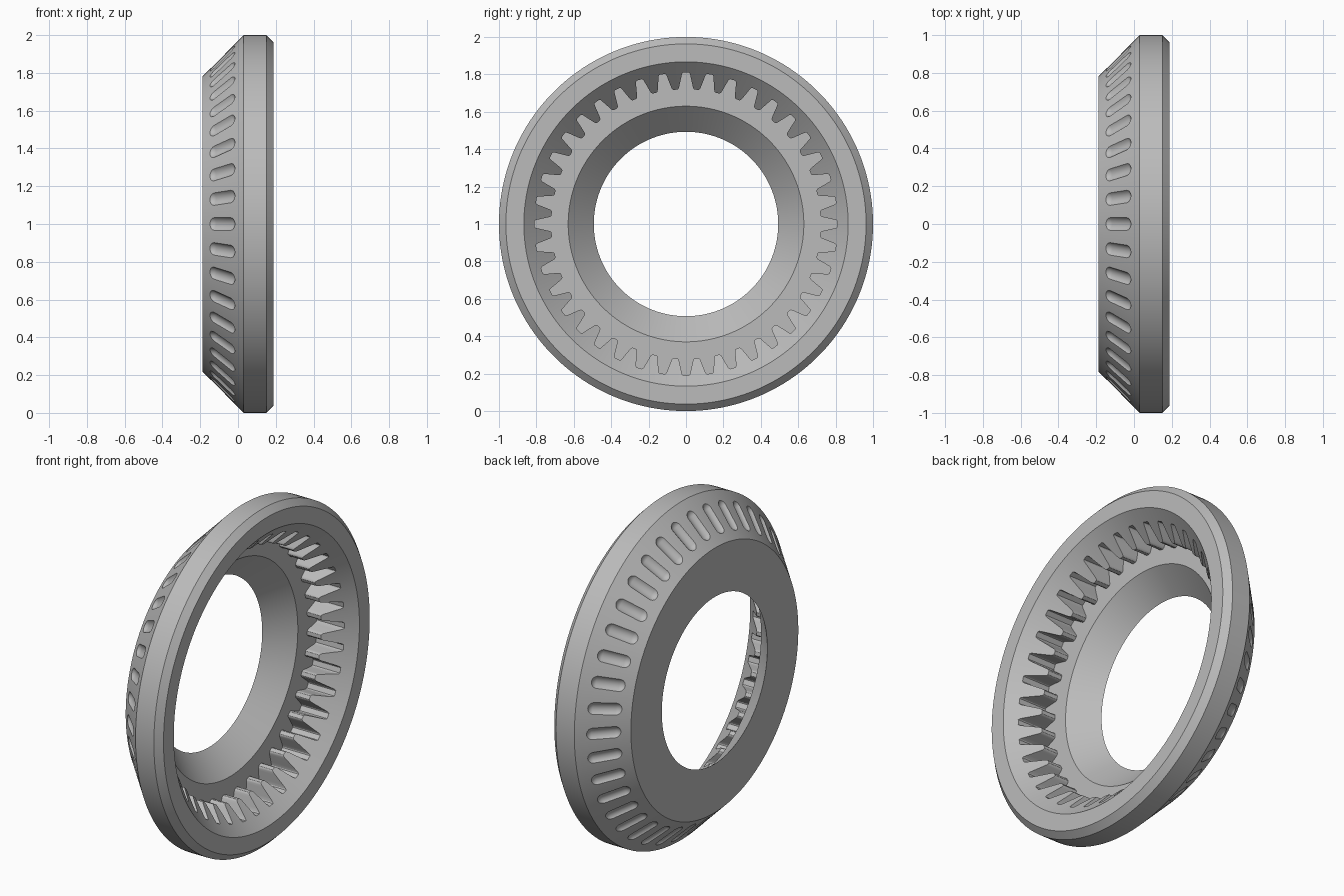
import bpy, bmesh, math
from mathutils import Matrix, Vector

cube = bpy.data.objects.get("Cube")
if cube:
    bpy.data.objects.remove(cube)

COUNT = 40          # teeth and outer grooves
SEGMENTS = 200
STEP = 2 * math.pi / COUNT
CENTRE = Matrix.Translation((0, 0, 1))

steel = bpy.data.materials.new("grey_steel")
steel.use_nodes = True
steel.diffuse_color = (0.5, 0.5, 0.5, 1)
steel.node_tree.nodes["Principled BSDF"].inputs["Base Color"].default_value = (0.5, 0.5, 0.5, 1)


def polar(x, r, a):
    return Vector((x, r * math.sin(a), r * math.cos(a)))


def finish(bm, name):
    """Lift the mesh to its centre height and make an object of it."""
    bm.transform(CENTRE)
    bmesh.ops.recalc_face_normals(bm, faces=bm.faces)
    mesh = bpy.data.meshes.new(name)
    bm.to_mesh(mesh)
    bm.free()
    mesh.materials.append(steel)
    obj = bpy.data.objects.new(name, mesh)
    bpy.context.collection.objects.link(obj)
    return obj


# Ring body: closed section (x, radius) turned about the x axis
section = [(-0.187, 0.493), (-0.187, 0.782), (0.03, 1.0), (0.15, 1.0),
           (0.187, 0.963), (0.187, 0.867)]
bm = bmesh.new()
rings = [[bm.verts.new(polar(x, r, 2 * math.pi * (i + 0.5) / SEGMENTS)) for x, r in section]
         for i in range(SEGMENTS)]
for i, ring in enumerate(rings):
    after = rings[(i + 1) % SEGMENTS]
    for j in range(len(section)):
        k = (j + 1) % len(section)
        bm.faces.new((ring[j], ring[k], after[k], after[j]))
body = finish(bm, "gear_ring")

# Toothed pocket: half a tooth gap (angle, radius), mirrored and repeated
half = [(0.018, 0.81), (0.024, 0.806), (0.028, 0.798), (0.032, 0.785),
        (0.047, 0.742), (0.051, 0.731), (0.056, 0.724), (0.064, 0.72)]
gap = [(-a, r) for a, r in reversed(half)] + half
bm = bmesh.new()
outline = [bm.verts.new(polar(-0.05, r, a + i * STEP)) for i in range(COUNT) for a, r in gap]
floor = bm.faces.new(outline)
top = bmesh.ops.extrude_face_region(bm, geom=[floor])["geom"]
bmesh.ops.translate(bm, vec=(0.4, 0, 0), verts=[g for g in top if isinstance(g, bmesh.types.BMVert)])
pocket = finish(bm, "tooth_pocket_cutter")

# Shallow round-ended grooves around the outer cone
width, depth, straight = 0.035, 0.018, 0.118
radius = (width ** 2 + depth ** 2) / (2 * depth)
lift = (radius - depth) / math.sqrt(2)
bm = bmesh.new()
for i in range(COUNT):
    place = (Matrix.Rotation(i * STEP, 4, 'X')
             @ Matrix.Translation((-0.083 - lift, 0, 0.887 + lift))
             @ Matrix.Rotation(math.radians(45), 4, 'Y'))
    capsule = bmesh.ops.create_uvsphere(bm, u_segments=24, v_segments=15, radius=radius)["verts"]
    for v in capsule:
        v.co.z += math.copysign(straight / 2, v.co.z)
    bmesh.ops.transform(bm, matrix=place, verts=capsule)
grooves = finish(bm, "groove_cutter")

# Cut the pocket and grooves, then shade
bpy.context.view_layer.objects.active = body
for cutter in (pocket, grooves):
    cutter.hide_render = True
    mod = body.modifiers.new(cutter.name, 'BOOLEAN')
    mod.operation = 'DIFFERENCE'
    mod.solver = 'EXACT'
    mod.object = cutter
    bpy.ops.object.modifier_apply(modifier=mod.name)
    bpy.data.objects.remove(cutter)

bpy.ops.object.select_all(action='DESELECT')
body.select_set(True)
bpy.ops.object.shade_smooth_by_angle(angle=math.radians(28))
